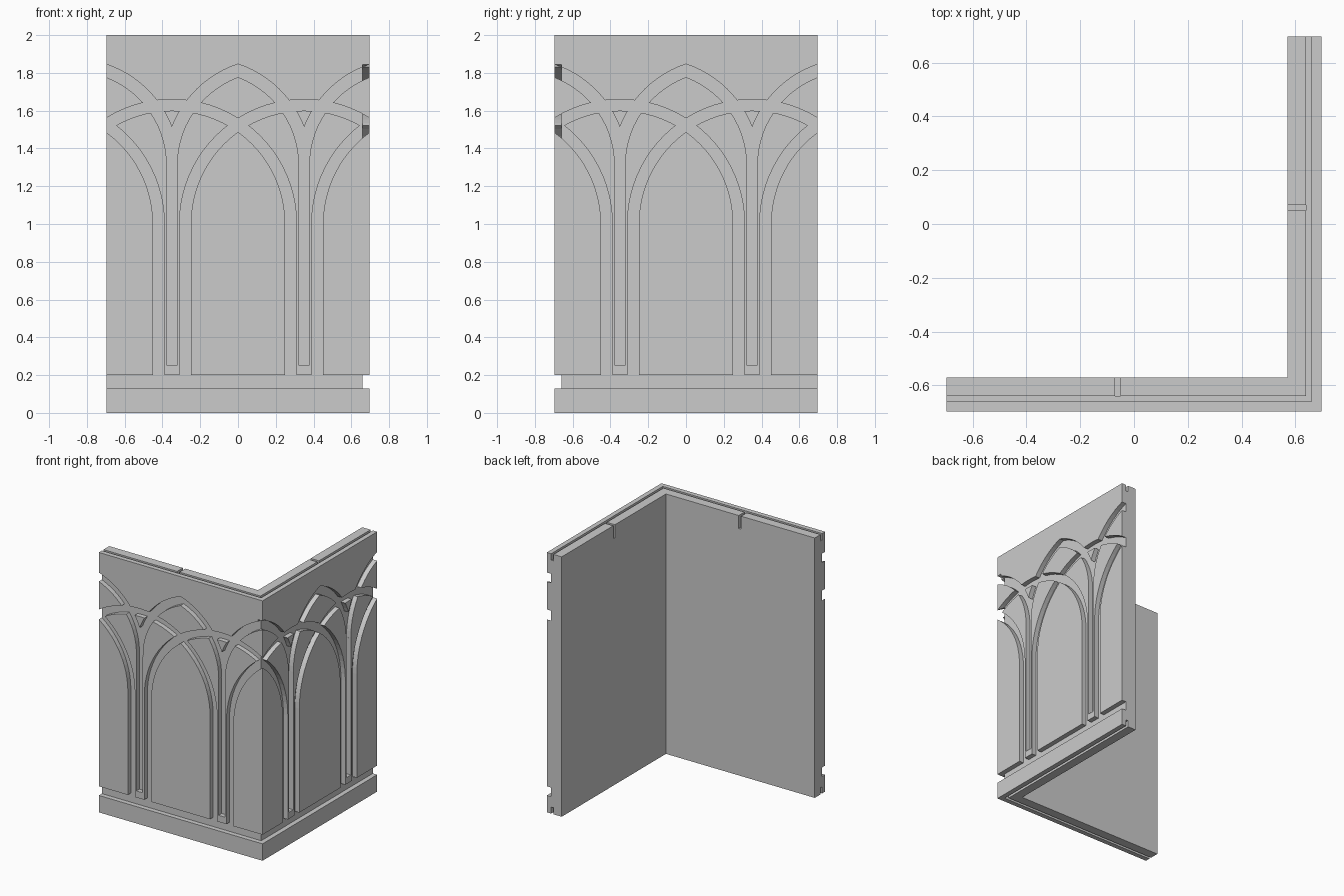
import bpy, bmesh, math
from mathutils import Matrix

if "Cube" in bpy.data.objects:
    bpy.data.objects.remove(bpy.data.objects["Cube"])

OUT, FACE, CORE, BACK = 0.697, 0.66, 0.64, 0.57   # layer distances from the centre
H = 2.0
BAY = 0.35                                        # half the spacing of the columns

stone = bpy.data.materials.new("grey_stone")
stone.diffuse_color = (0.6, 0.6, 0.6, 1)
stone.use_nodes = True
stone.node_tree.nodes["Principled BSDF"].inputs["Base Color"].default_value = stone.diffuse_color


def prism(name, points, offset):
    """Extrude a closed 3D outline along offset."""
    bm = bmesh.new()
    face = bm.faces.new([bm.verts.new(p) for p in points])
    ext = bmesh.ops.extrude_face_region(bm, geom=[face])
    bmesh.ops.translate(bm, vec=offset,
                        verts=[v for v in ext["geom"] if isinstance(v, bmesh.types.BMVert)])
    bmesh.ops.recalc_face_normals(bm, faces=bm.faces)
    mesh = bpy.data.meshes.new(name)
    bm.to_mesh(mesh)
    bm.free()
    mesh.materials.append(stone)
    obj = bpy.data.objects.new(name, mesh)
    bpy.context.collection.objects.link(obj)
    return obj


def corner_prism(name, outer, inner, z0, z1, end=OUT):
    """L-shaped layer running along the front and the right side."""
    plan = [(-end, -outer), (outer, -outer), (outer, end),
            (inner, end), (inner, -inner), (-end, -inner)]
    return prism(name, [(x, y, z0) for x, y in plan], (0, 0, z1 - z0))


def cut(target, cutter):
    cutter.hide_render = True
    mod = target.modifiers.new("cut", "BOOLEAN")
    mod.operation = "DIFFERENCE"
    mod.solver = "EXACT"
    mod.object = cutter
    bpy.context.view_layer.objects.active = target
    bpy.ops.object.modifier_apply(modifier=mod.name)
    bpy.data.objects.remove(cutter, do_unlink=True)


def round_arch(c):
    """Wide round arch band with straight legs."""
    def side(r, n=40):
        arc = [(c - r * math.cos(math.pi * i / n), 1.0 + r * math.sin(math.pi * i / n))
               for i in range(n + 1)]
        return [(c - r, 0.165)] + arc + [(c + r, 0.165)]
    return side(0.66) + side(0.60)[::-1]


def pointed_arch(c):
    """Upper pointed arch band springing from two neighbouring columns."""
    off, spring = 0.527, 1.31

    def half(r, start, foot, n=14):
        stop = math.acos((off - BAY) / r)
        pts = [(foot, 1.30)]
        for i in range(n + 1):
            a = start + (stop - start) * i / n
            pts.append((-BAY + off - r * math.cos(a), spring + r * math.sin(a)))
        return pts

    def side(pts):
        pts[-1] = (0.0, pts[-1][1])
        return pts + [(-x, z) for x, z in pts[-2::-1]]
    outer = side(half(0.565, math.acos((off + 0.0265) / 0.565), -BAY - 0.0265))
    inner = side(half(0.50, 0.0, -BAY + 0.0271))
    return [(c + x, z) for x, z in outer + inner[::-1]]


def column_slot(c):
    w = 0.0268
    return [(c - w, 0.25), (c + w, 0.25), (c + w, 1.32), (c - w, 1.32)]


# Outer layer, pierced by the base channel and the tracery
panels = corner_prism("tracery_panels", OUT, FACE, 0, H)
cut(panels, corner_prism("channel_cutter", 0.8, FACE - 0.001, 0.13, 0.20, end=0.8))
outlines = [round_arch(k * BAY) for k in (-3, -1, 1, 3)]
outlines += [pointed_arch(k * BAY) for k in (-2, 0, 2)]
outlines += [column_slot(k * BAY) for k in (-1, 1)]
for turn in (0, math.pi / 2):
    for outline in outlines:
        cutter = prism("tracery_cutter", [(x, -0.8, z) for x, z in outline],
                       (0, 0.8 - FACE + 0.001, 0))
        cutter.data.transform(Matrix.Rotation(turn, 4, "Z"))
        cut(panels, cutter)

# Middle layer, held short at top and bottom to leave the joint grooves
corner_prism("groove_core", FACE, CORE, 0.05, H - 0.05)

# Back layer with one narrow clip slot in the top of each wall
back = corner_prism("back_wall", CORE, BACK, 0, H)
slot = [(-0.07, -0.645), (-0.05, -0.645), (-0.05, -0.5), (-0.07, -0.5)]
for flip in (False, True):
    plan = [(-y, -x) if flip else (x, y) for x, y in slot]
    cut(back, prism("slot_cutter", [(x, y, 1.9) for x, y in plan], (0, 0, 0.2)))
